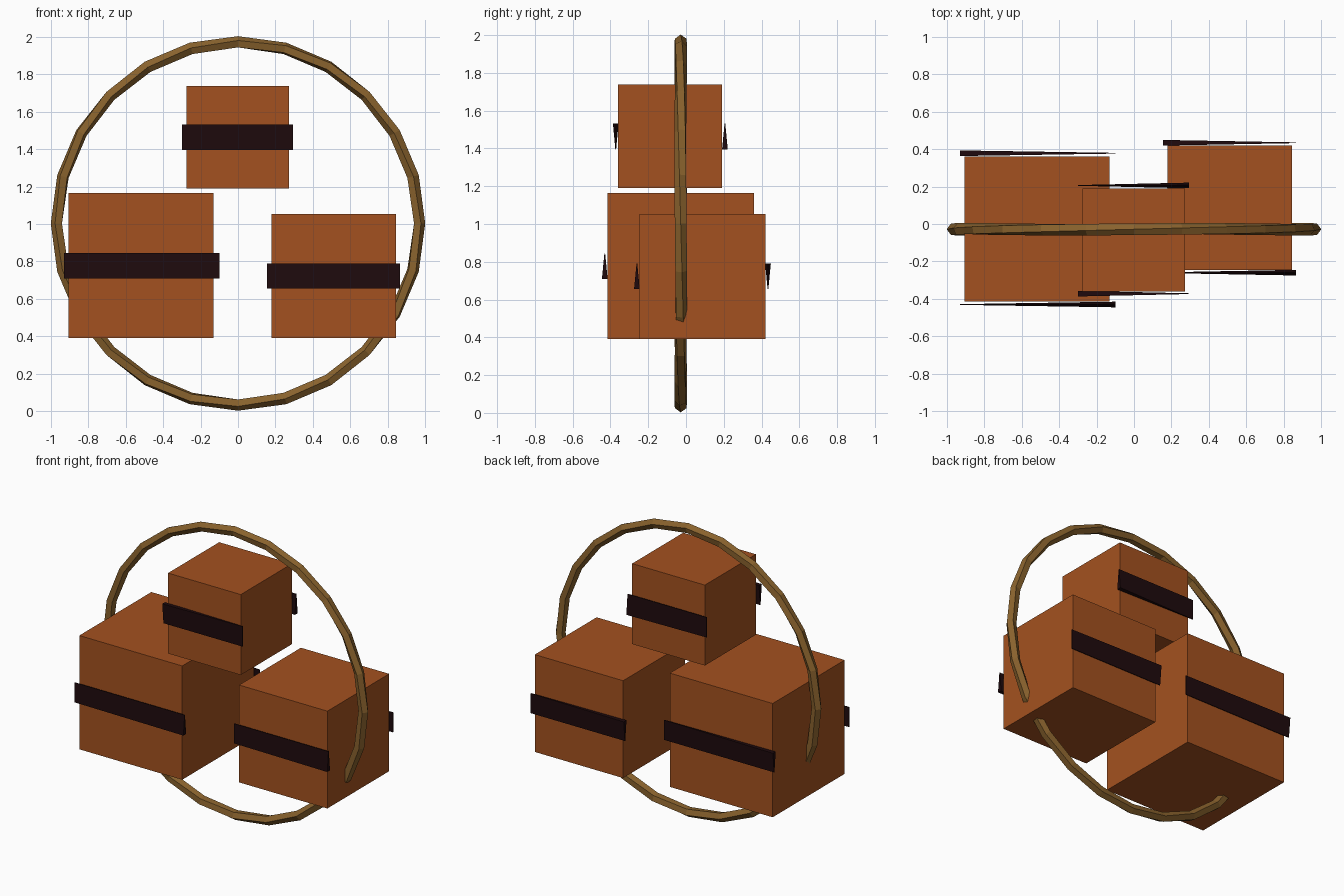
import bpy, bmesh, math

if "Cube" in bpy.data.objects:
    bpy.data.objects.remove(bpy.data.objects["Cube"])


def material(name, rgb):
    m = bpy.data.materials.new(name)
    m.diffuse_color = (*rgb, 1)
    m.use_nodes = True
    m.node_tree.nodes["Principled BSDF"].inputs["Base Color"].default_value = m.diffuse_color
    return m


ORANGE = material("rust orange", (0.37, 0.083, 0.014))
DARK = material("dark maroon", (0.013, 0.003, 0.004))
WOOD = material("golden brown", (0.25, 0.122, 0.026))


def make(name, verts, faces, mat):
    me = bpy.data.meshes.new(name)
    me.from_pydata(verts, [], faces)
    bm = bmesh.new()
    bm.from_mesh(me)
    bmesh.ops.recalc_face_normals(bm, faces=bm.faces)
    bm.to_mesh(me)
    bm.free()
    me.materials.append(mat)
    ob = bpy.data.objects.new(name, me)
    bpy.context.collection.objects.link(ob)


BOX_FACES = [(0, 1, 3, 2), (4, 6, 7, 5), (0, 4, 5, 1), (2, 3, 7, 6), (0, 2, 6, 4), (1, 5, 7, 3)]


def box(name, x, y, z):
    make(name, [(a, b, c) for a in x for b in y for c in z], BOX_FACES, ORANGE)


def band(name, x, y, z, thick_x, thick_z):
    # thin plate, thicker at just one corner
    verts = []
    for i in (0, 1):
        for s in (-1, 1):
            for k in (0, 1):
                t = 0.015 if (i, k) == (thick_x, thick_z) else 0.002
                verts.append((x[i], y + s * t, z[k]))
    make(name, verts, BOX_FACES, DARK)


# crates, each with a front and a back band
# name, x, y, z, band x, band front y, band back y, band z, front thick corner
crates = [
    ("left_crate", (-0.905, -0.13), (-0.415, 0.36), (0.39, 1.165),
     (-0.93, -0.10), -0.43, 0.378, (0.71, 0.845), (1, 0)),
    ("right_crate", (0.18, 0.845), (-0.245, 0.42), (0.39, 1.053),
     (0.155, 0.865), -0.26, 0.434, (0.655, 0.79), (1, 0)),
    ("top_crate", (-0.275, 0.273), (-0.36, 0.19), (1.19, 1.738),
     (-0.30, 0.295), -0.372, 0.206, (1.395, 1.532), (0, 1)),
]
for name, x, y, z, bx, yf, yb, bz, (i, k) in crates:
    box(name, x, y, z)
    band(name + "_front_band", bx, yf, bz, i, k)
    band(name + "_back_band", bx, yb, bz, 1 - i, 1 - k)

# hoop: a slightly twisted five-sided tube
SEG, SIDES, TWIST = 24, 5, 4
R, r = 0.967, 0.033
verts, faces = [], []
for s in range(SEG):
    a = math.tau * s / SEG
    for j in range(SIDES):
        b = math.tau * (j + TWIST * s / SEG) / SIDES
        d = R + r * math.cos(b)
        verts.append((d * math.sin(a), -0.028 + r * math.sin(b), 1.003 + d * math.cos(a)))
for s in range(SEG):
    shift = TWIST if s == SEG - 1 else 0
    n = (s + 1) % SEG
    for j in range(SIDES):
        p, q = j, (j + 1) % SIDES
        faces.append((s * SIDES + p, s * SIDES + q,
                      n * SIDES + (q + shift) % SIDES, n * SIDES + (p + shift) % SIDES))
make("hoop", verts, faces, WOOD)
